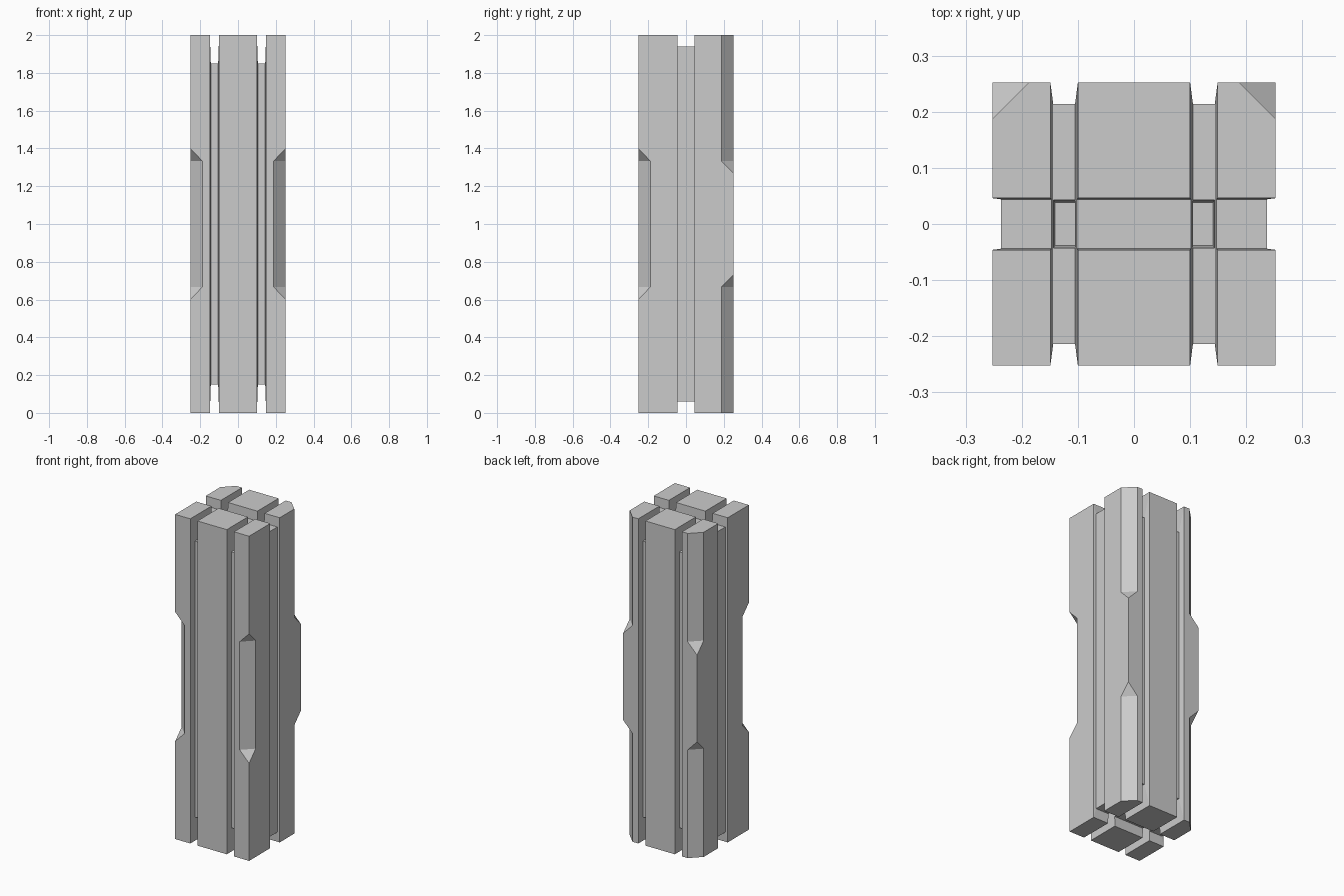
import bpy, bmesh
from mathutils import Vector

if "Cube" in bpy.data.objects:
    bpy.data.objects.remove(bpy.data.objects["Cube"])

H, Z = 0.252, 1.0   # half width, half height


def make_object(name, bm, hull=False):
    if hull:
        bmesh.ops.convex_hull(bm, input=bm.verts[:])
    bmesh.ops.recalc_face_normals(bm, faces=bm.faces[:])
    me = bpy.data.meshes.new(name)
    bm.to_mesh(me)
    bm.free()
    ob = bpy.data.objects.new(name, me)
    bpy.context.collection.objects.link(ob)
    return ob


def hull(name, points):
    bm = bmesh.new()
    for p in points:
        bm.verts.new(p)
    return make_object(name, bm, True)


def groove_ring(axis, centre, w_in, w_out, k):
    """Tapered rectangular ring around the pillar; k = floor scale."""
    far = 1.1
    w_far = w_in + (w_out - w_in) * (far - k) / (1 - k)
    bm = bmesh.new()
    loops = []
    for s, w in ((k, -w_in), (k, w_in), (far, w_far), (far, -w_far)):
        loop = []
        for a, b in ((1, 1), (-1, 1), (-1, -1), (1, -1)):
            p = Vector((0, 0, Z + b * s * Z))
            p[axis] = centre + w
            p[1 - axis] = a * s * H
            loop.append(bm.verts.new(p))
        loops.append(loop)
    for i in range(4):
        A, B = loops[i], loops[(i + 1) % 4]
        for j in range(4):
            n = (j + 1) % 4
            bm.faces.new((A[j], A[n], B[n], B[j]))
    return make_object("groove_cutter", bm)


def corner_cut(sx, sy, z0, z1, slope0, slope1):
    """Chamfer one vertical corner from z0 to z1, with sloped ends if asked."""
    c, e = 0.064, 0.02
    pts = []
    for x, y in ((H - c - e, H + e), (H + e, H - c - e), (H + e, H + e)):
        rise = 0.066 * (x + y - 2 * H + c) / c
        pts.append((sx * x, sy * y, z0 - rise * slope0))
        pts.append((sx * x, sy * y, z1 + rise * slope1))
    return hull("corner_cutter", pts)


# Main block
pillar = hull("pillar", [(x, y, z) for x in (-H, H) for y in (-H, H) for z in (0, 2 * Z)])

# Grooves: two around front/back, one around the sides
cutters = [groove_ring(1, 0, 0.044, 0.046, 0.94)]
for s in (-1, 1):
    cutters.append(groove_ring(0, s * 0.1245, 0.0195, 0.0245, 0.85))

# Deeper pockets where the grooves cross, top and bottom
for sx in (-1, 1):
    for sz in (-1, 1):
        pts = []
        for z, x0, x1, y in ((0.86, 0.1052, 0.1438, 0.0435), (0.79, 0.1035, 0.141, 0.038)):
            pts += [(sx * x, t * y, Z + sz * z) for x in (x0, x1) for t in (-1, 1)]
        cutters.append(hull("pocket_cutter", pts))

# Chamfered corners: middle third at the front, outer thirds at the back
for sx in (-1, 1):
    cutters.append(corner_cut(sx, -1, 0.667, 1.333, 1, 1))
    cutters.append(corner_cut(sx, 1, -0.1, 0.667, 0, 1))
    cutters.append(corner_cut(sx, 1, 1.333, 2.1, 1, 0))

# Carve
bpy.context.view_layer.objects.active = pillar
for c in cutters:
    c.hide_render = True
    mod = pillar.modifiers.new("carve", 'BOOLEAN')
    mod.operation = 'DIFFERENCE'
    mod.solver = 'EXACT'
    mod.object = c
    bpy.ops.object.modifier_apply(modifier=mod.name)
    bpy.data.objects.remove(c, do_unlink=True)
